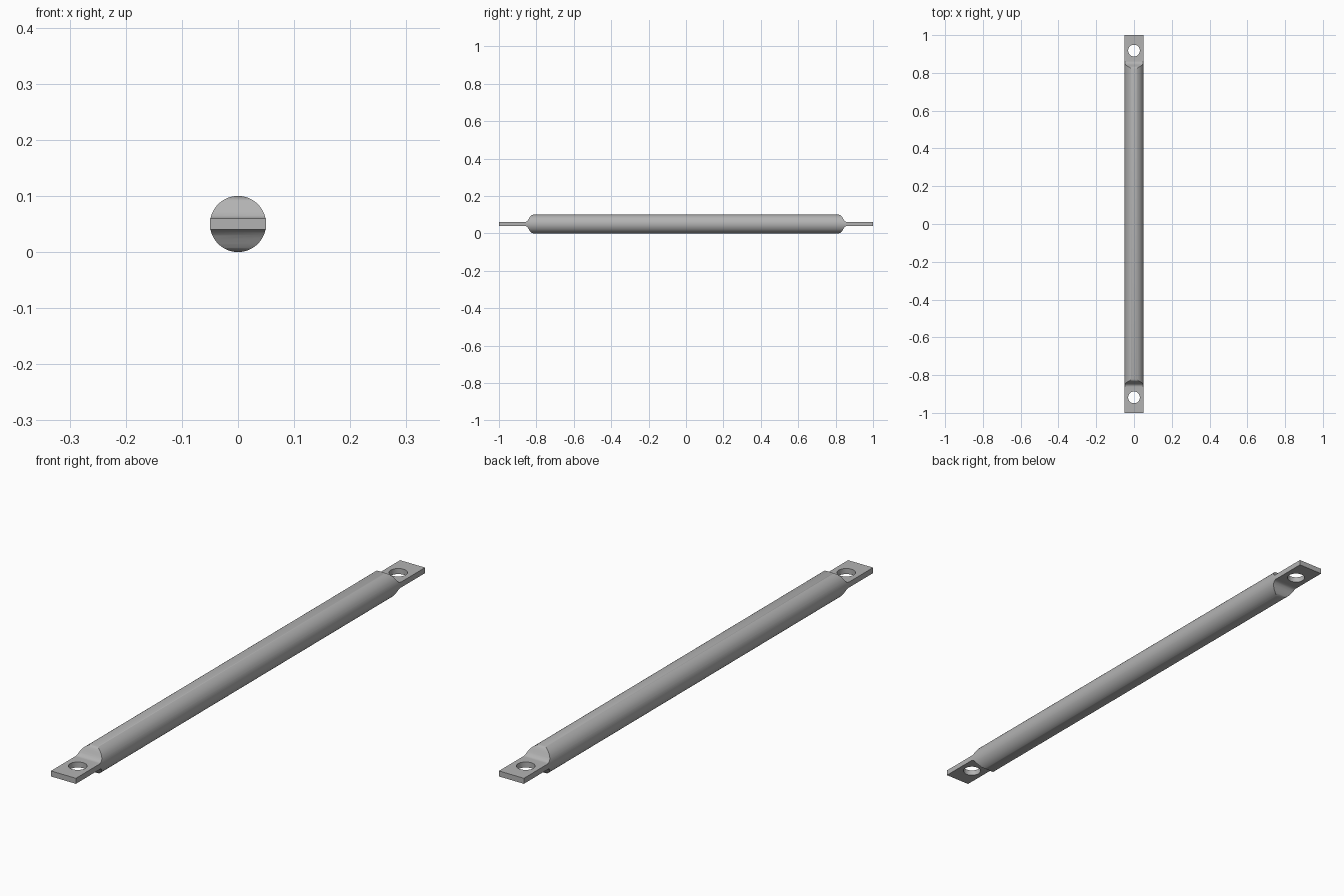
import bpy
import bmesh
from math import pi, radians
from mathutils import Matrix, Vector

cube = bpy.data.objects.get("Cube")
if cube:
    bpy.data.objects.remove(cube, do_unlink=True)

R = 0.05           # rod radius, also the height of its axis
TAB = 0.01         # half thickness of the end tabs
HOLE_Y, HOLE_R = 0.918, 0.031

steel = bpy.data.materials.new("grey steel")
steel.use_nodes = True
grey = (0.45, 0.45, 0.45, 1)
steel.diffuse_color = grey
steel.node_tree.nodes["Principled BSDF"].inputs["Base Color"].default_value = grey


def make_object(name, bm):
    bmesh.ops.recalc_face_normals(bm, faces=bm.faces)
    mesh = bpy.data.meshes.new(name)
    bm.to_mesh(mesh)
    bm.free()
    mesh.materials.append(steel)
    obj = bpy.data.objects.new(name, mesh)
    bpy.context.collection.objects.link(obj)
    return obj


def cylinder(name, radius, depth, segments, matrix):
    bm = bmesh.new()
    bmesh.ops.create_cone(bm, cap_ends=True, segments=segments, radius1=radius,
                          radius2=radius, depth=depth, matrix=matrix)
    return make_object(name, bm)


def boolean(target, tool, operation):
    mod = target.modifiers.new(operation.lower(), 'BOOLEAN')
    mod.operation = operation
    mod.solver = 'EXACT'
    mod.object = tool
    bpy.context.view_layer.objects.active = target
    bpy.ops.object.modifier_apply(modifier=mod.name)
    bpy.data.objects.remove(tool, do_unlink=True)


# Round rod along y
rod = cylinder("pressed_end_rod", R, 1.76, 96,
               Matrix.Translation((0, 0, R)) @ Matrix.Rotation(pi / 2, 4, 'X'))

# Side profile of the pressed ends: a soft S from full height to the tab
shoulder = [(0.81, 0.052), (0.818, 0.0497), (0.825, 0.0475), (0.831, 0.043),
            (0.836, 0.036), (0.841, 0.0275), (0.846, 0.0195), (0.851, 0.014),
            (0.856, 0.011), (0.862, TAB), (0.87, TAB)]
top = [(-y, h) for y, h in reversed(shoulder)] + shoulder
outline = top + [(y, -h) for y, h in reversed(top)]
bm = bmesh.new()
face = bm.faces.new([bm.verts.new((-0.1, y, R + h)) for y, h in outline])
ext = bmesh.ops.extrude_face_region(bm, geom=[face])
bmesh.ops.translate(bm, vec=Vector((0.2, 0, 0)),
                    verts=[v for v in ext["geom"] if isinstance(v, bmesh.types.BMVert)])
boolean(rod, make_object("press_profile", bm), 'INTERSECT')

# Flat end tabs with bolt holes
for side in (-1, 1):
    bm = bmesh.new()
    bmesh.ops.create_cube(bm, size=1, matrix=Matrix.Translation((0, side * 0.929, R))
                          @ Matrix.Diagonal((2 * R, 0.142, 2 * TAB, 1)))
    boolean(rod, make_object("end_tab", bm), 'UNION')
    hole = cylinder("bolt_hole", HOLE_R, 0.1, 48,
                    Matrix.Translation((0, side * HOLE_Y, R)))
    boolean(rod, hole, 'DIFFERENCE')

# Smooth rod and shoulders, crisp tab edges
bpy.ops.object.select_all(action='DESELECT')
rod.select_set(True)
bpy.context.view_layer.objects.active = rod
bpy.ops.object.shade_smooth_by_angle(angle=radians(30))
